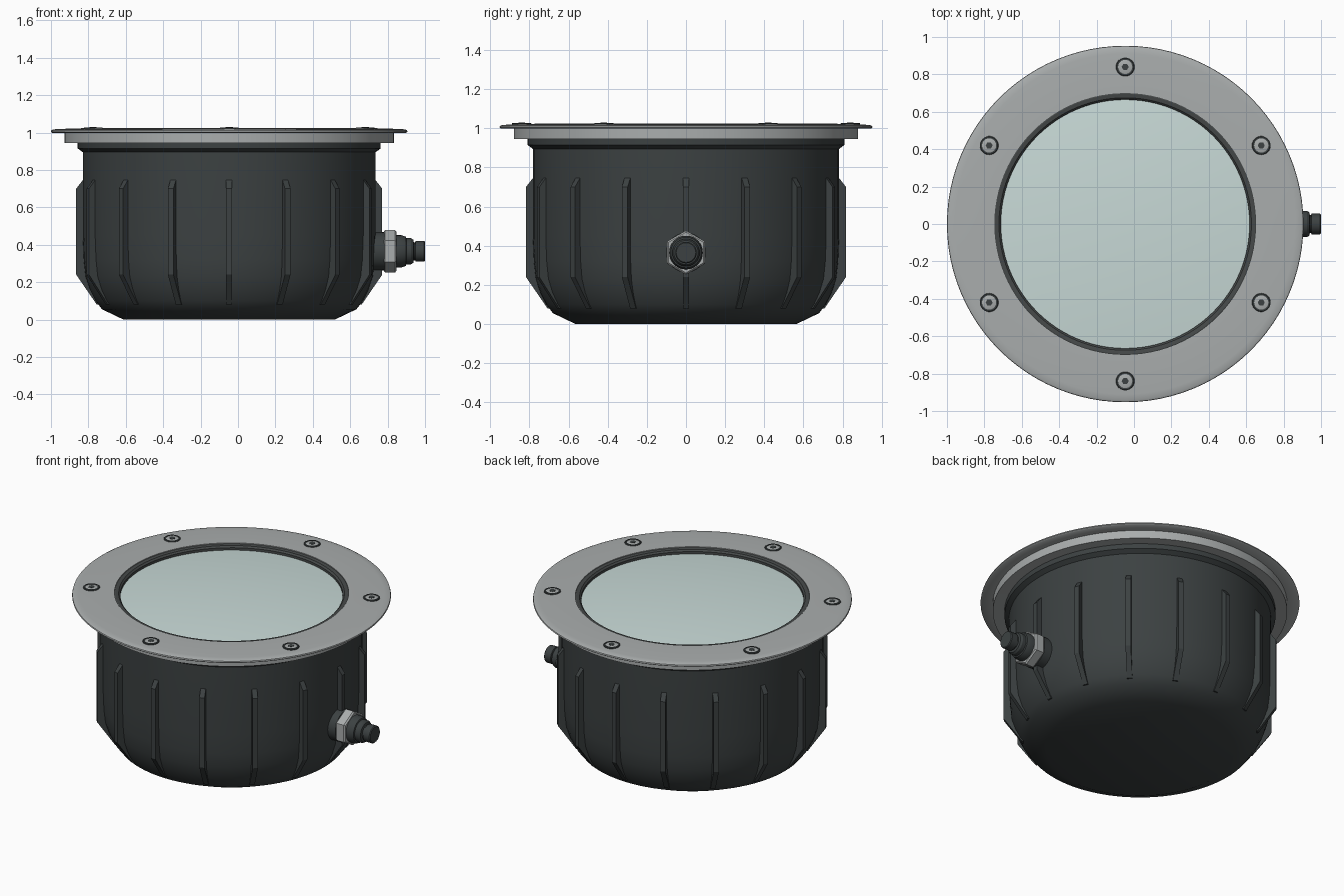
import bpy, bmesh, math
from mathutils import Matrix, Vector

cube = bpy.data.objects.get("Cube")
if cube:
    bpy.data.objects.remove(cube, do_unlink=True)

CX = -0.047      # axis of the round housing
GLAND_Z = 0.365  # height of the cable gland


def material(name, rgb, rough=0.5):
    m = bpy.data.materials.new(name)
    m.use_nodes = True
    m.diffuse_color = (*rgb, 1)
    bsdf = m.node_tree.nodes["Principled BSDF"]
    bsdf.inputs["Base Color"].default_value = (*rgb, 1)
    bsdf.inputs["Roughness"].default_value = rough
    return m


DARK = material("dark plastic", (0.045, 0.053, 0.054))
STEEL = material("brushed steel", (0.40, 0.42, 0.42))
GLASS = material("pale glass", (0.58, 0.70, 0.68), 0.3)
RUBBER = material("gasket rubber", (0.06, 0.066, 0.066))


def finish(name, bm, mat, angle=30):
    bmesh.ops.remove_doubles(bm, verts=bm.verts, dist=1e-5)
    bmesh.ops.recalc_face_normals(bm, faces=bm.faces)
    me = bpy.data.meshes.new(name)
    bm.to_mesh(me)
    bm.free()
    me.materials.append(mat)
    ob = bpy.data.objects.new(name, me)
    bpy.context.collection.objects.link(ob)
    bpy.ops.object.select_all(action="DESELECT")
    ob.select_set(True)
    bpy.context.view_layer.objects.active = ob
    bpy.ops.object.shade_smooth_by_angle(angle=math.radians(angle))
    return ob


def lathe(name, profile, mat, place=Matrix.Translation((CX, 0, 0)), steps=96, closed=False, angle=30):
    """Spin (radius, height) points about z, then place the result."""
    bm = bmesh.new()
    vs = [bm.verts.new((r, 0, z)) for r, z in profile]
    pairs = list(zip(vs, vs[1:])) + ([(vs[-1], vs[0])] if closed else [])
    edges = [bm.edges.new(p) for p in pairs]
    bmesh.ops.spin(bm, geom=vs + edges, cent=(0, 0, 0), axis=(0, 0, 1),
                   angle=math.tau, steps=steps, use_merge=True)
    bmesh.ops.transform(bm, matrix=place, verts=bm.verts)
    return finish(name, bm, mat, angle)


# Housing bowl with a chamfered rim
lathe("housing", [(0, 0), (0.565, 0), (0.68, 0.055), (0.715, 0.10), (0.745, 0.16),
                  (0.768, 0.23), (0.778, 0.32), (0.783, 0.45), (0.783, 0.895),
                  (0.81, 0.915), (0.81, 0.95), (0, 0.95)], DARK)

# Sixteen tapered ribs around the housing
RIB = [(0.74, 0.75), (0.783, 0.745), (0.818, 0.70), (0.818, 0.24), (0.708, 0.08), (0.66, 0.08)]
bm = bmesh.new()
for i in range(16):
    turn = Matrix.Translation((CX, 0, 0)) @ Matrix.Rotation(math.tau * i / 16, 4, "Z")
    sides = [[bm.verts.new(turn @ Vector((r, y, z))) for r, z in RIB] for y in (-0.016, 0.016)]
    for s in sides:
        bm.faces.new(s)
    for j in range(len(RIB)):
        k = (j + 1) % len(RIB)
        bm.faces.new((sides[0][j], sides[0][k], sides[1][k], sides[1][j]))
finish("ribs", bm, DARK)

# Steel trim ring with its lower step
lathe("trim_ring", [(0.70, 0.95), (0.88, 0.945), (0.88, 0.998), (0.945, 0.998), (0.953, 1.004),
                    (0.951, 1.012), (0.94, 1.017), (0.91, 1.019), (0.83, 1.022),
                    (0.75, 1.024), (0.70, 1.024)], STEEL, closed=True, angle=40)

# Gasket between ring and lens
lathe("gasket", [(0.702, 0.95), (0.702, 1.018), (0.695, 1.021), (0.675, 1.018),
                 (0.665, 1.008), (0.665, 0.95)], RUBBER, closed=True)

# Shallow domed lens
lathe("lens", [(0.668 * t / 8, 1.024 - 0.032 * (t / 8) ** 2) for t in range(9)] + [(0.668, 0.96), (0, 0.96)],
      GLASS)

# Six screws: dark rim, steel head, dark hex socket
for i in range(6):
    a = math.radians(30 + 60 * i)
    at = Matrix.Translation((CX + 0.84 * math.cos(a), 0.84 * math.sin(a), 1.0))
    n = str(i + 1)
    lathe("screw_rim_" + n, [(0.05, 0), (0.05, 0.025), (0.046, 0.028), (0.038, 0.028), (0.038, 0)],
          DARK, at, 24, closed=True)
    lathe("screw_head_" + n, [(0.039, 0), (0.039, 0.025), (0.034, 0.027), (0, 0.027)], STEEL, at, 24)
    lathe("screw_socket_" + n, [(0.019, 0.02), (0.019, 0.029), (0, 0.029)], DARK, at, 6)

# Cable gland along +x: heights below are x positions
SIDE = Matrix.Translation((0, 0, GLAND_Z)) @ Matrix.Rotation(math.pi / 2, 4, "Y")
lathe("gland_boss", [(0, 0.68), (0.102, 0.68), (0.102, 0.782), (0, 0.782)], DARK, SIDE, 32)
lathe("gland_nut", [(0, 0.78), (0.106, 0.78), (0.113, 0.787), (0.113, 0.84), (0.104, 0.848), (0, 0.848)],
      STEEL, SIDE, 6, angle=20)
lathe("gland_cap", [(0, 0.845), (0.086, 0.845), (0.086, 0.875), (0.078, 0.897), (0.07, 0.90),
                    (0.07, 0.925), (0.062, 0.937), (0.048, 0.94), (0.048, 0.947),
                    (0.055, 0.95), (0.055, 0.995), (0.05, 1.0), (0, 1.0)], DARK, SIDE, 32)
